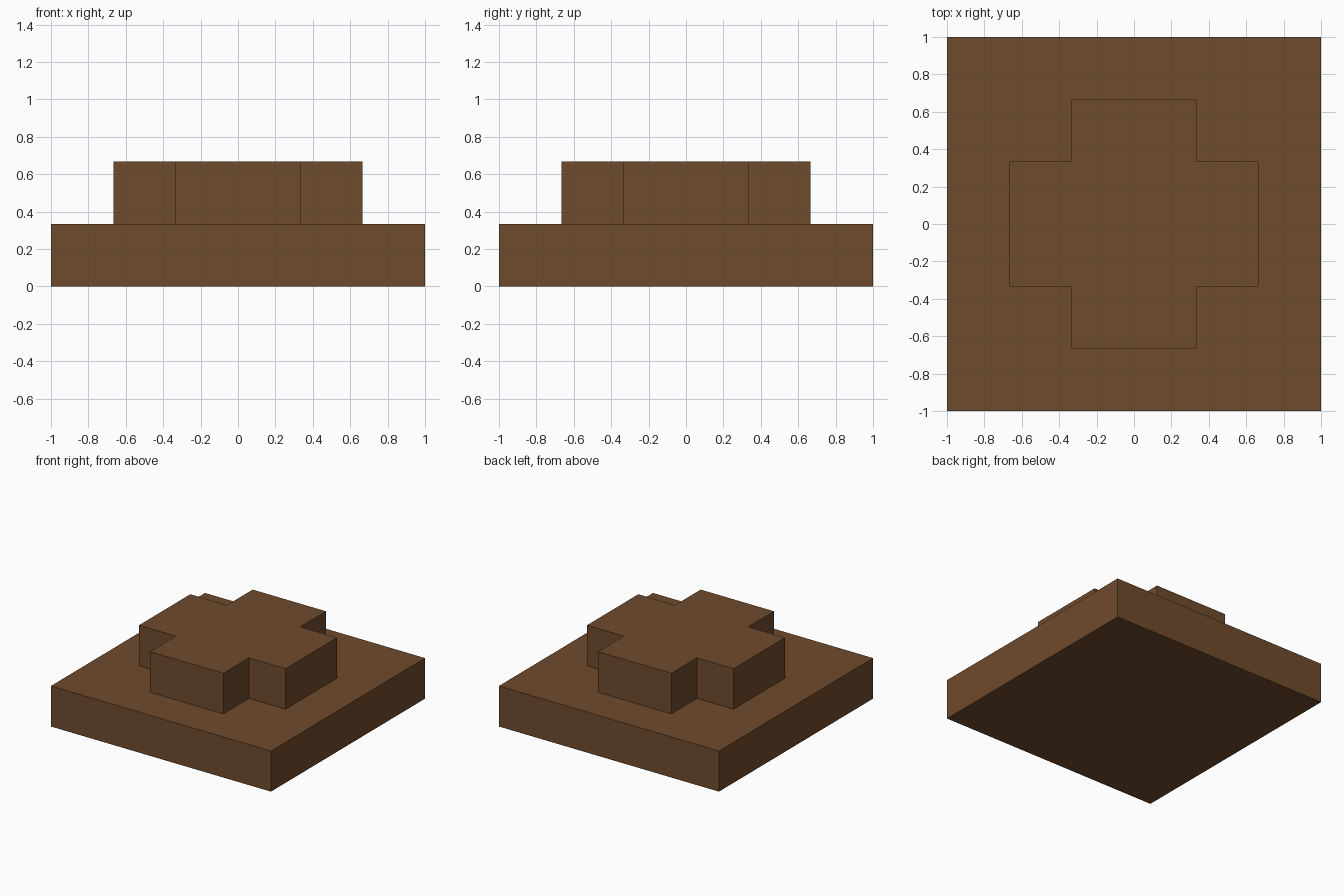
import bpy, bmesh

if "Cube" in bpy.data.objects:
    bpy.data.objects.remove(bpy.data.objects["Cube"])

T = 1 / 3  # common module: layer height and cross step

brown = bpy.data.materials.new("brown")
brown.diffuse_color = (0.159, 0.070, 0.026, 1)
brown.use_nodes = True
brown.node_tree.nodes["Principled BSDF"].inputs["Base Color"].default_value = brown.diffuse_color


def prism(name, outline, z0, z1):
    """Extrude a flat outline from z0 up to z1."""
    bm = bmesh.new()
    base = bm.faces.new([bm.verts.new((x, y, z0)) for x, y in outline])
    top = bmesh.ops.extrude_face_region(bm, geom=[base], use_keep_orig=True)
    verts = [v for v in top["geom"] if isinstance(v, bmesh.types.BMVert)]
    bmesh.ops.translate(bm, verts=verts, vec=(0, 0, z1 - z0))
    bmesh.ops.recalc_face_normals(bm, faces=bm.faces)
    mesh = bpy.data.meshes.new(name)
    bm.to_mesh(mesh)
    bm.free()
    mesh.materials.append(brown)
    obj = bpy.data.objects.new(name, mesh)
    bpy.context.collection.objects.link(obj)
    return obj


def four_turns(points):
    """Repeat a corner's points in all four quadrants."""
    outline = []
    for _ in range(4):
        outline += points
        points = [(-y, x) for x, y in points]
    return outline


# Square base slab
prism("base_slab", four_turns([(1, 1)]), 0, T)

# Raised plus-shaped block on top
prism("cross_block", four_turns([(2 * T, T), (T, T), (T, 2 * T)]), T, 2 * T)
